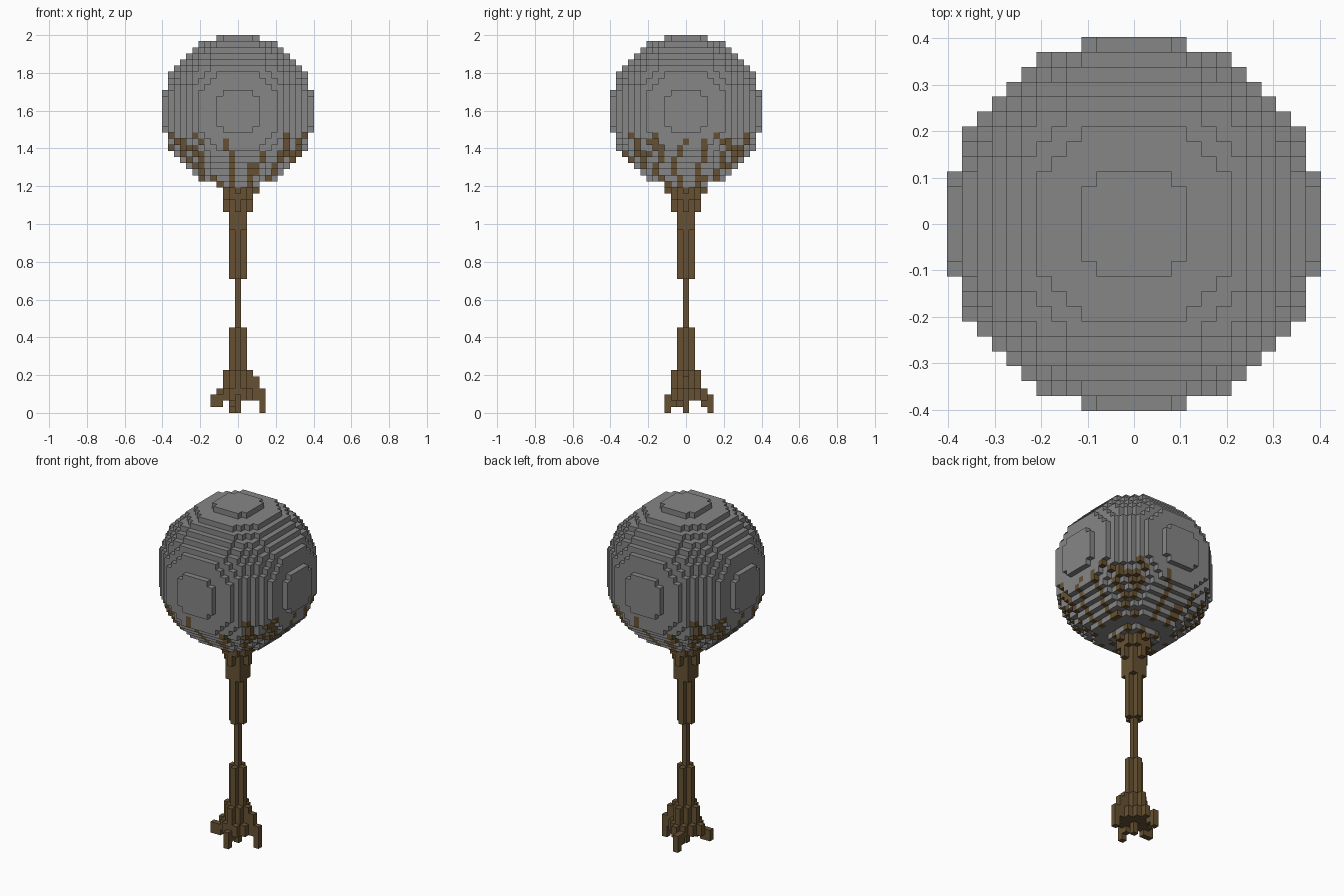
import bpy, bmesh
from mathutils import Vector

BLOCK = 2 / 62      # edge length of one block
MIDDLE = 49         # block layer of the canopy centre
RADIUS = 12         # canopy radius in blocks
STEM_TOP = 37       # layer where the stem meets the canopy

cube = bpy.data.objects.get("Cube")
if cube:
    bpy.data.objects.remove(cube, do_unlink=True)


def material(name, colour):
    mat = bpy.data.materials.new(name)
    mat.use_nodes = True
    mat.diffuse_color = (*colour, 1)
    shader = mat.node_tree.nodes["Principled BSDF"]
    shader.inputs["Base Color"].default_value = (*colour, 1)
    return mat


grey = material("grey", (0.24, 0.24, 0.24))
brown = material("brown bark", (0.133, 0.083, 0.032))


# Canopy: rounded ball of blocks with a circular outline along each axis
def in_ball(*offsets):
    low, mid, high = sorted(value * value for value in offsets)
    if high == RADIUS * RADIUS:
        return low + mid < 14
    return high + mid < 160 and high + mid + low <= 166


span = range(-RADIUS, RADIUS + 1)
ball = {(x, y, z + MIDDLE) for x in span for y in span for z in span
        if in_ball(x, y, z)}


# Branches: strokes of (sideways, layer) points drawn on each side of the ball
def stroke_cells(points):
    for start, end in zip(points, points[1:]):
        start, end = Vector(start), Vector(end)
        steps = int(max(abs(value) for value in end - start))
        for step in range(steps + 1):
            point = start.lerp(end, step / steps)
            yield round(point.x), round(point.y)


def outermost(place, sideways, layer):
    for depth in reversed(range(RADIUS + 1)):
        cell = (*place(sideways, depth), layer)
        if cell in ball:
            return {cell}
    return set()


front_strokes = [
    [(-6, 38), (-6, 41), (-8, 43)],
    [(-9, 43), (-11, 45)],
    [(-1, 37), (-1, 42), (-2, 44)],
    [(2, 37), (2, 40)],
    [(3, 39), (4, 42)],
    [(5, 38), (8, 42), (8, 45)],
    [(9, 42), (11, 45)],
]
side_strokes = [
    [(-7, 41), (-9, 45)],
    [(-5, 40), (-4, 42), (-5, 45)],
    [(-1, 37), (-2, 41), (0, 44)],
    [(2, 37), (3, 44)],
    [(5, 38), (7, 44)],
    [(9, 42), (10, 45)],
]
sides = [
    (front_strokes, lambda sideways, depth: (sideways, -depth)),
    (side_strokes, lambda sideways, depth: (depth, sideways)),
    (front_strokes, lambda sideways, depth: (-sideways, depth)),
    (side_strokes, lambda sideways, depth: (-depth, -sideways)),
]
branches = set()
for strokes, place in sides:
    for stroke in strokes:
        for sideways, layer in stroke_cells(stroke):
            branches |= outermost(place, sideways, layer)


# Trunk: upright columns of blocks, set by squared distance from the core
def column(x, y, bottom, top):
    return {(x, y, layer) for layer in range(bottom, top)}


flare_bottom = {0: 0, 1: 22, 2: 30, 4: 33, 5: 35}
foot_top = {1: 14, 2: 7, 4: 7, 5: 4}
trunk = set()
for x in range(-2, 3):
    for y in range(-2, 3):
        distance = x * x + y * y
        if distance in flare_bottom:
            trunk |= column(x, y, flare_bottom[distance], STEM_TOP)
        if distance in foot_top:
            trunk |= column(x, y, 2, foot_top[distance])

# Collar under the canopy
for x, y in ((3, 0), (0, 3), (0, -3)):
    trunk |= column(x, y, STEM_TOP - 1, STEM_TOP)

# Roots spreading from the foot
roots = [
    (3, 0, 2, 6), (4, 0, 0, 4),
    (-3, 0, 2, 4), (-3, -1, 1, 3), (-4, -1, 1, 3),
    (0, 3, 2, 4), (-1, 3, 1, 3), (-1, 4, 0, 3),
    (0, -2, 1, 4), (0, -3, 0, 3),
]
for root in roots:
    trunk |= column(*root)

solid = ball | trunk


def build(name, cells, mat):
    """Make an object from the exposed block faces only."""
    bm = bmesh.new()
    corners = {}

    def corner(point):
        key = tuple(round(value * 2) for value in point)
        if key not in corners:
            raised = point + Vector((0, 0, 0.5))
            corners[key] = bm.verts.new(raised * BLOCK)
        return corners[key]

    for cell in sorted(cells):
        centre = Vector(cell)
        for axis in range(3):
            for sign in (-1, 1):
                normal = Vector()
                normal[axis] = sign
                if tuple(int(value) for value in centre + normal) in solid:
                    continue
                across = Vector()
                across[axis - 1] = 1
                along = normal.cross(across)
                rim = (across + along, along - across,
                       -across - along, across - along)
                bm.faces.new([corner(centre + (normal + offset) / 2)
                              for offset in rim])
    mesh = bpy.data.meshes.new(name)
    bm.to_mesh(mesh)
    bm.free()
    mesh.materials.append(mat)
    obj = bpy.data.objects.new(name, mesh)
    bpy.context.scene.collection.objects.link(obj)


build("canopy_ball", ball - branches, grey)
build("surface_branches", branches, brown)
build("trunk_and_roots", trunk, brown)
